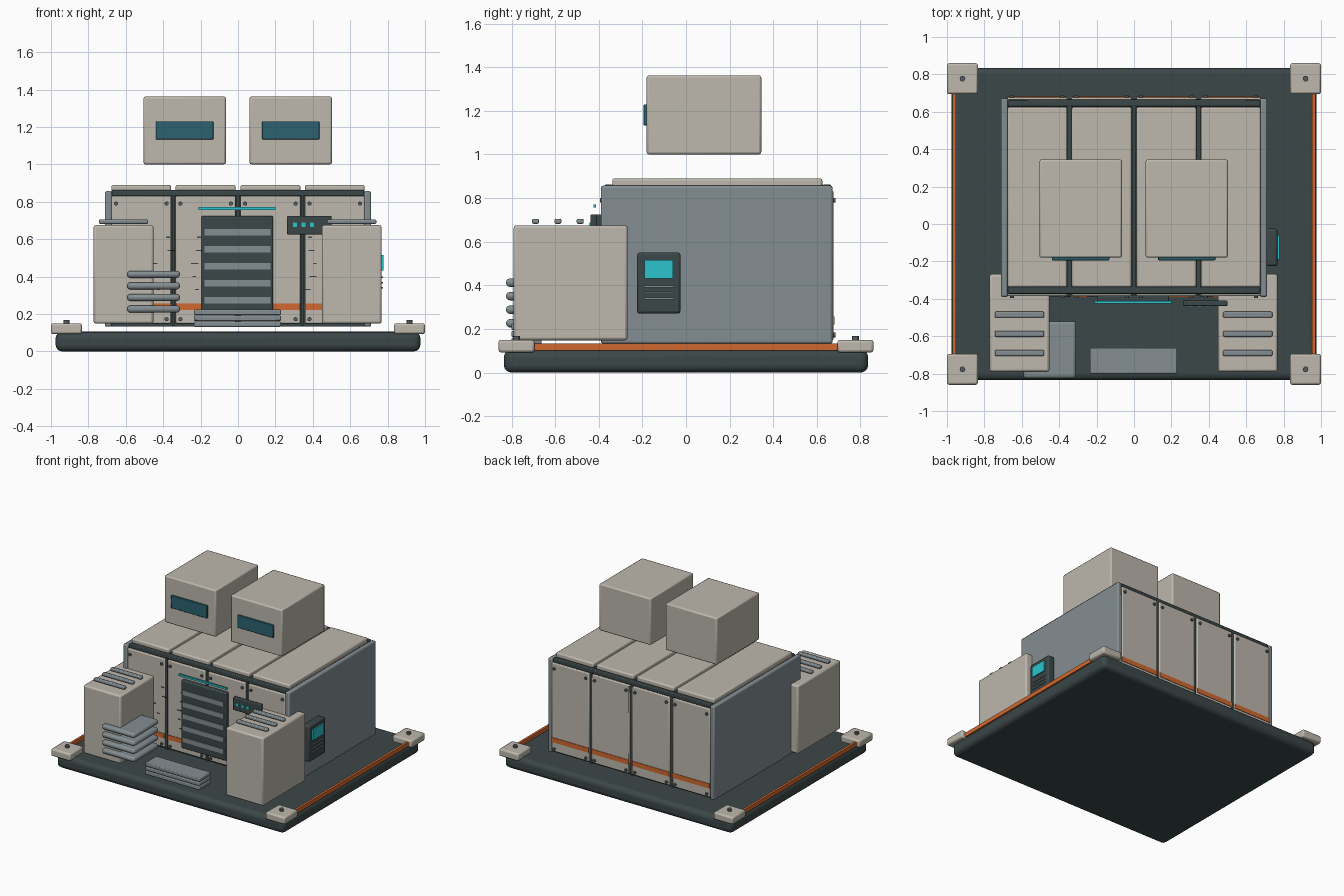
import bpy
import bmesh
import random
from mathutils import Matrix, Vector

cube = bpy.data.objects.get("Cube")
if cube:
    bpy.data.objects.remove(cube, do_unlink=True)


def material(name, r, g, b):
    m = bpy.data.materials.new(name)
    m.use_nodes = True
    m.diffuse_color = (r, g, b, 1)
    m.node_tree.nodes["Principled BSDF"].inputs["Base Color"].default_value = (r, g, b, 1)
    return m


BEIGE = material("warm beige", 0.51, 0.48, 0.42)
STEEL = material("blue grey steel", 0.23, 0.27, 0.285)
DARK = material("dark slate", 0.045, 0.063, 0.065)
ORANGE = material("orange", 0.64, 0.14, 0.03)
CYAN = material("bright cyan", 0.025, 0.55, 0.62)
TEAL = material("deep teal", 0.025, 0.12, 0.16)
BOLT = material("bolt grey", 0.09, 0.105, 0.115)


def finish(name, bm, mat, bevel=0.0, segments=2):
    mesh = bpy.data.meshes.new(name)
    bm.to_mesh(mesh)
    bm.free()
    mesh.materials.append(mat)
    ob = bpy.data.objects.new(name, mesh)
    bpy.context.collection.objects.link(ob)
    if bevel:
        mod = ob.modifiers.new("Rounded edges", "BEVEL")
        mod.width = bevel
        mod.segments = segments
        bpy.ops.object.select_all(action="DESELECT")
        ob.select_set(True)
        bpy.context.view_layer.objects.active = ob
        bpy.ops.object.shade_smooth_by_angle()
    return ob


def box(name, x, y, z, mat, bevel=0.0, segments=2):
    """Box spanning the given (low, high) ranges."""
    spans = (x, y, z)
    bm = bmesh.new()
    centre = Vector([(a + b) / 2 for a, b in spans])
    size = [b - a for a, b in spans]
    bmesh.ops.create_cube(bm, size=1, matrix=Matrix.Translation(centre) @ Matrix.Diagonal((*size, 1)))
    return finish(name, bm, mat, bevel, segments)


def around(c, half):
    return (c - half, c + half)


def bolt(name, pos, axis, radius, depth, mat):
    bm = bmesh.new()
    turn = Matrix.Rotation(1.5708, 4, "X") if axis == "Y" else Matrix.Identity(4)
    bmesh.ops.create_cone(bm, cap_ends=True, segments=12, radius1=radius, radius2=radius,
                          depth=depth, matrix=Matrix.Translation(pos) @ turn)
    return finish(name, bm, mat)


# Base slab, corner pads and edge strips
box("base_slab", (-0.975, 0.975), (-0.835, 0.835), (0, 0.105), DARK, 0.035, 4)
for sx in (-1, 1):
    for sy in (-1, 1):
        box("corner_pad", around(sx * 0.917, 0.083), around(sy * 0.777, 0.083),
            (0.092, 0.15), BEIGE, 0.012)
        bolt("corner_bolt", (sx * 0.917, sy * 0.777, 0.158), "Z", 0.015, 0.02, BOLT)
    box("edge_strip", around(sx * 0.962, 0.009), (-0.7, 0.7), (0.1, 0.132), ORANGE)

# Main housing: dark core, steel side walls, panelled front, back and roof
box("housing_core", (-0.68, 0.68), (-0.365, 0.65), (0.132, 0.85), DARK)
for sx in (-1, 1):
    box("side_wall", around(sx * 0.693, 0.019), (-0.39, 0.672), (0.132, 0.857), STEEL, 0.01)
for y in (-0.355, 0.647):
    box("roof_rail", (-0.675, 0.675), around(y, 0.018), (0.83, 0.862), DARK, 0.006)
for seam in (-0.345, 0, 0.345):
    box("front_seam", around(seam, 0.009), (-0.381, -0.36), (0.135, 0.84), DARK)
    box("back_seam", around(seam, 0.009), (0.645, 0.667), (0.135, 0.84), DARK)
    box("roof_seam", around(seam, 0.01), (-0.34, 0.63), (0.845, 0.862), DARK)
for x in (-0.517, -0.173, 0.173, 0.517):
    box("roof_panel", around(x, 0.16), (-0.338, 0.625), (0.85, 0.89), BEIGE, 0.01)
    for side, inner, outer in (("front", -0.36, -0.386), ("back", 0.645, 0.677)):
        out = 1 if outer > 0 else -1
        box(side + "_panel", around(x, 0.16), sorted((inner, outer)), (0.148, 0.832), BEIGE, 0.007)
        box(side + "_stripe", around(x, 0.159), around(outer + out * 0.001, 0.003),
            (0.22, 0.256), ORANGE)
        for bx in (-0.135, 0.135):
            for bz in (0.172, 0.79):
                bolt(side + "_panel_bolt", (x + bx, outer + out * 0.003, bz), "Y", 0.011, 0.012, BOLT)

# Slatted shutter door with light bar
box("shutter_door", (-0.195, 0.188), (-0.418, -0.38), (0.2, 0.725), DARK, 0.008)
for i in range(5):
    box("shutter_slat", (-0.18, 0.173), (-0.425, -0.41), around(0.273 + i * 0.091, 0.018), STEEL)
box("door_light", (-0.21, 0.2), (-0.425, -0.412), (0.757, 0.771), CYAN)

# Indicator panel beside the door
box("indicator_panel", (0.262, 0.5), (-0.438, -0.41), (0.625, 0.725), DARK, 0.006)
for x in (0.305, 0.35, 0.395):
    box("indicator_lamp", around(x, 0.011), (-0.443, -0.436), around(0.677, 0.011), CYAN)

# Small scuffs on the front panels
random.seed(4)
for low, high in ((-0.45, -0.35), (-0.24, -0.2), (0.35, 0.42)):
    for i in range(5):
        x, z = random.uniform(low, high), 0.33 + i * 0.07
        box("panel_scuff", around(x, random.uniform(0.008, 0.02)), (-0.39, -0.384),
            around(z, 0.003), DARK)

# Entry steps
for i in range(3):
    box("entry_step", (-0.236, 0.23), (-0.8, -0.662), around(0.145 + i * 0.032, 0.014), STEEL, 0.006)

# Front cabinets with top vent bars
for x in (-0.612, 0.608):
    box("front_cabinet", around(x, 0.16), (-0.79, -0.268), (0.148, 0.675), BEIGE, 0.012)
    for y in (-0.69, -0.587, -0.485):
        box("cabinet_vent_bar", around(x, 0.132), around(y, 0.016), (0.682, 0.705), STEEL, 0.007)

# Stack of cooling plates beside the right cabinet
for i in range(4):
    box("cooling_plate", (-0.592, -0.31), (-0.825, -0.52), around(0.226 + i * 0.062, 0.019), STEEL, 0.017, 3)

# Control terminal on the left wall
box("terminal_case", (0.705, 0.767), (-0.225, -0.025), (0.27, 0.55), DARK, 0.012)
box("terminal_screen", (0.764, 0.777), (-0.19, -0.06), (0.432, 0.515), CYAN)
for z in (0.395, 0.368, 0.34):
    box("terminal_key_row", (0.764, 0.774), (-0.193, -0.055), around(z, 0.004), STEEL)

# Two raised pods with dark glass windows
for x in (-0.285, 0.282):
    box("raised_pod", around(x, 0.22), (-0.18, 0.345), (1.0, 1.362), BEIGE, 0.01)
    box("pod_window", around(x, 0.153), (-0.194, -0.175), (1.132, 1.23), TEAL, 0.004)
